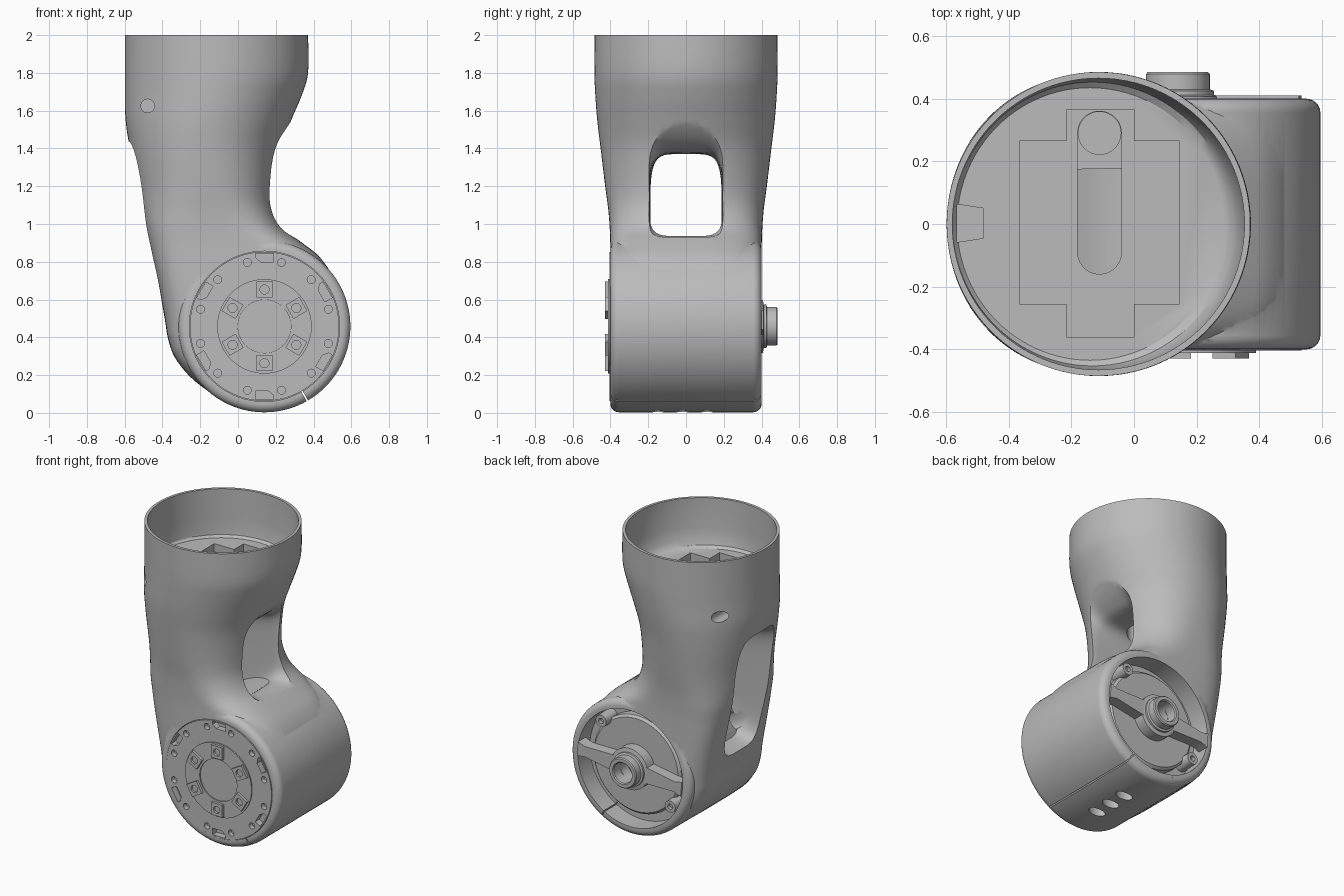
import bpy, bmesh
from math import sin, cos, pi, radians, copysign
from mathutils import Vector

if "Cube" in bpy.data.objects:
    bpy.data.objects.remove(bpy.data.objects["Cube"])

grey = bpy.data.materials.new("mid_grey")
grey.use_nodes = True
grey.diffuse_color = (0.5, 0.5, 0.5, 1)
grey.node_tree.nodes["Principled BSDF"].inputs["Base Color"].default_value = (0.5, 0.5, 0.5, 1)

CX, CZ, R = 0.14, 0.458, 0.455  # axis and radius of the joint drum
parts = []


def loft(name, rings, loop=False):
    """Skin a list of equal-length rings, capped unless it loops."""
    bm = bmesh.new()
    rows = [[bm.verts.new(p) for p in ring] for ring in rings]
    n = len(rows[0])
    pairs = list(zip(rows, rows[1:])) + ([(rows[-1], rows[0])] if loop else [])
    for a, b in pairs:
        for i in range(n):
            j = (i + 1) % n
            bm.faces.new((a[i], a[j], b[j], b[i]))
    if not loop:
        bm.faces.new(rows[0])
        bm.faces.new(rows[-1])
    bmesh.ops.recalc_face_normals(bm, faces=bm.faces)
    mesh = bpy.data.meshes.new(name)
    bm.to_mesh(mesh)
    bm.free()
    obj = bpy.data.objects.new(name, mesh)
    bpy.context.scene.collection.objects.link(obj)
    return obj


def oval(a, b, n=2.0, segs=64, phase=0.0):
    """Superellipse outline: n=2 is an ellipse, higher is boxier."""
    def power(v):
        return copysign(abs(v) ** (2 / n), v)
    angles = [phase + 2 * pi * i / segs for i in range(segs)]
    return [(a * power(cos(t)), b * power(sin(t))) for t in angles]


def level(z, x0, x1, b, n=2.0):
    """Horizontal ring spanning x0 to x1 with half depth b."""
    return [((x0 + x1) / 2 + u, v, z) for u, v in oval((x1 - x0) / 2, b, n, 96)]


def lathe(name, profile, x=CX, z=CZ, segs=72, phase=0.0, loop=False):
    """Turn (radius, y) points about an axis parallel to y."""
    rings = [[(x + u, y, z + v) for u, v in oval(r, r, 2, segs, phase)] for r, y in profile]
    return loft(name, rings, loop)


def prism_z(name, outline, z0, z1):
    return loft(name, [[(x, y, z) for x, y in outline] for z in (z0, z1)])


def box(name, x0, x1, y0, y1, z0, z1):
    return prism_z(name, [(x0, y0), (x1, y0), (x1, y1), (x0, y1)], z0, z1)


def prism_y(name, outline, y0, y1, angle=0.0):
    """Extrude an (outward, sideways) outline along y, turned about the drum axis."""
    c, s = cos(angle), sin(angle)
    return loft(name, [[(CX + u * c - v * s, y, CZ + u * s + v * c) for u, v in outline]
                       for y in (y0, y1)])


def combine(obj, other, operation="DIFFERENCE"):
    """Apply a boolean and discard the helper."""
    mod = obj.modifiers.new("bool", "BOOLEAN")
    mod.operation, mod.object, mod.solver = operation, other, "EXACT"
    bpy.context.view_layer.update()
    mesh = bpy.data.meshes.new_from_object(obj.evaluated_get(bpy.context.evaluated_depsgraph_get()))
    obj.modifiers.clear()
    obj.data = mesh
    bpy.data.objects.remove(other)


def smooth_rows(rows, steps):
    """Catmull-Rom interpolation of table rows."""
    out = []
    for i in range(len(rows) - 1):
        p = [Vector(rows[min(max(k, 0), len(rows) - 1)]) for k in (i - 1, i, i + 1, i + 2)]
        for s in range(steps):
            t = s / steps
            out.append(0.5 * (2 * p[1] + (p[2] - p[0]) * t
                              + (2 * p[0] - 5 * p[1] + 4 * p[2] - p[3]) * t * t
                              + (3 * p[1] - p[0] - 3 * p[2] + p[3]) * t ** 3))
    return out + [Vector(rows[-1])]


# Arm shell: round tube flowing into the drum (z, left x, right x, half depth, boxiness)
neck = [(2, -.598, .371, .485, 2), (1.8, -.598, .371, .485, 2), (1.68, -.598, .337, .48, 2),
        (1.55, -.595, .282, .47, 2.05), (1.4, -.573, .225, .452, 2.15), (1.2, -.534, .192, .428, 2.4),
        (1.08, -.512, .192, .412, 2.8), (.98, -.492, .235, .404, 3.4), (.9, -.472, .34, .401, 4),
        (.82, -.453, .437, .401, 4.5), (.7, -.425, .505, .401, 5), (.5, -.388, .52, .401, 5),
        (.4, -.372, .48, .401, 5), (.3, -.338, .4, .401, 5), (.2, -.262, .35, .401, 5),
        (.12, -.165, .28, .401, 5), (.06, -.06, .2, .4, 5)]
shell = loft("arm_shell", [level(*row) for row in smooth_rows(neck, 4)])

# Flared window through the neck (x, bottom z, top z, half width)
window = [(-.7, .57, 1.53, .24), (-.55, .57, 1.42, .2), (-.42, .57, 1.38, .19),
          (-.15, .66, 1.37, .19), (.08, .85, 1.38, .19), (.17, .93, 1.42, .195),
          (.25, .93, 1.5, .22), (.33, .93, 1.62, .28), (.45, .93, 1.78, .36)]
rings = []
for x, z0, z1, w in smooth_rows(window, 4):
    rings.append([(x, u, (z0 + z1) / 2 + v) for u, v in oval(w, (z1 - z0) / 2, 5, 64)])
combine(shell, loft("window_cutter", rings))

# Drum with rounded rims
fillet = [(R - .045 * (1 - sin(t)), .4 - .045 * (1 - cos(t)))
          for t in [pi / 2 * i / 6 for i in range(7)]]
profile = [(r, -y) for r, y in fillet] + [(r, y) for r, y in reversed(fillet)]
combine(shell, lathe("drum", profile, segs=96), "UNION")

# Openings on both drum faces
combine(shell, lathe("front_opening", [(.398, -.5), (.398, -.34)]))
combine(shell, lathe("back_opening", [(.395, .5), (.395, .27)]))

# Socket inside the tube, with a cross-shaped recess, key notch and cable slot
socket = [(1.675, -.565, .285, .435), (1.69, -.577, .312, .453), (1.72, -.58, .33, .459),
          (1.8, -.58, .352, .464), (2.1, -.58, .353, .466)]
combine(shell, loft("socket", [level(*row) for row in socket]))
combine(shell, box("recess_wide", -.365, .145, -.255, .265, 1.62, 1.72))
combine(shell, box("recess_long", -.215, 0, -.36, .365, 1.62, 1.72))
notch = [(-.565, -.058), (-.48, -.045), (-.48, .05), (-.565, .063)]
combine(shell, prism_z("key_notch", notch, 1.6, 1.72))
slot = [(-.11 + u, .1 + v + copysign(.19, v)) for u, v in oval(.07, .07, 2, 32, pi / 32)]
combine(shell, prism_z("cable_slot", slot, 1.3, 1.7))
hole = [(-.11 + u, .29 + v) for u, v in oval(.068, .068, 2, 32)]
combine(shell, prism_z("cable_hole", hole, 1.0, 1.4))

# Small side holes in the tube
for side in (-1, 1):
    combine(shell, lathe("side_hole", [(.036, side * .2), (.036, side * .6)], -.478, 1.625, 24))

# Vents in the drum wall, below and inside the window
for angle in (radians(-86), radians(150)):
    out, along = Vector((cos(angle), 0, sin(angle))), Vector((-sin(angle), 0, cos(angle)))
    for y in (-.15, -.02, .11):
        base = Vector((CX, y, CZ))
        combine(shell, loft("vent", [[base + out * d + along * u + Vector((0, v, 0))
                                      for u, v in oval(.06, .035, 2, 24)] for d in (R - .07, R + .1)]))

# Clamp split along the drum
combine(shell, prism_y("split", [(.38, -.004), (.5, -.004), (.5, .004), (.38, .004)],
                       -.5, .5, radians(-60)))
parts.append(shell)

# Front plate with raised ring, screw holes and edge pockets
plate = lathe("front_plate", [(.14, -.404), (.14, -.412), (.25, -.412), (.25, -.404),
                              (.395, -.404), (.395, -.33), (.1, -.33), (.1, -.404)], loop=True)
for i in range(12):
    a = radians(15 + 30 * i)
    combine(plate, lathe("screw_hole", [(.021, -.5), (.021, -.37)],
                         CX + .35 * cos(a), CZ + .35 * sin(a), 16))
for i in range(6):
    pocket = [(.342, -.048), (.342, .02), (.365, .048), (.386, .048), (.386, -.048)]
    combine(plate, prism_y("pocket", pocket, -.5, -.36, radians(30 + 60 * i)))
parts.append(plate)
parts.append(lathe("front_centre", [(.139, -.405), (.139, -.33)]))

# Ring of square nuts with round bores
for i in range(6):
    a = radians(30 + 60 * i)
    x, z = CX + .195 * cos(a), CZ + .195 * sin(a)
    nut = lathe(f"nut_{i + 1}", [(.06, -.4), (.06, -.43)], x, z, 4, a + pi / 4)
    combine(nut, lathe("nut_bore", [(.024, -.45), (.024, -.415)], x, z, 20))
    parts.append(nut)

# Back of the drum: motor disc, cross bar, hub and screw bosses
parts.append(lathe("back_disc", [(.33, .25), (.33, .32), (.315, .335)]))
bar = [(.392, -.05), (.392, .05), (.34, .035), (.12, .055), (-.12, .055), (-.34, .035),
       (-.392, .05), (-.392, -.05), (-.34, -.035), (-.12, -.055), (.12, -.055), (.34, -.035)]
bracket = prism_y("back_bar", bar, .33, .41, radians(5))
combine(bracket, lathe("bar_bore", [(.066, .3), (.066, .5)]))
parts.append(bracket)
parts.append(lathe("hub", [(.068, .32), (.068, .478), (.074, .485), (.096, .485), (.102, .478),
                           (.102, .43), (.115, .425), (.115, .412), (.14, .407), (.14, .33),
                           (.11, .32)], loop=True))
for i, degrees in enumerate((48, 213)):
    a = radians(degrees)
    parts.append(lathe(f"back_boss_{i + 1}", [(.018, .36), (.018, .385), (.04, .385), (.045, .25)],
                       CX + .345 * cos(a), CZ + .345 * sin(a), 20))

# Colour and shading
for obj in parts:
    obj.data.materials.clear()
    obj.data.materials.append(grey)
    for poly in obj.data.polygons:
        poly.material_index = 0
bpy.ops.object.select_all(action="DESELECT")
for obj in parts:
    obj.select_set(True)
bpy.context.view_layer.objects.active = shell
bpy.ops.object.shade_smooth_by_angle(angle=radians(32))
